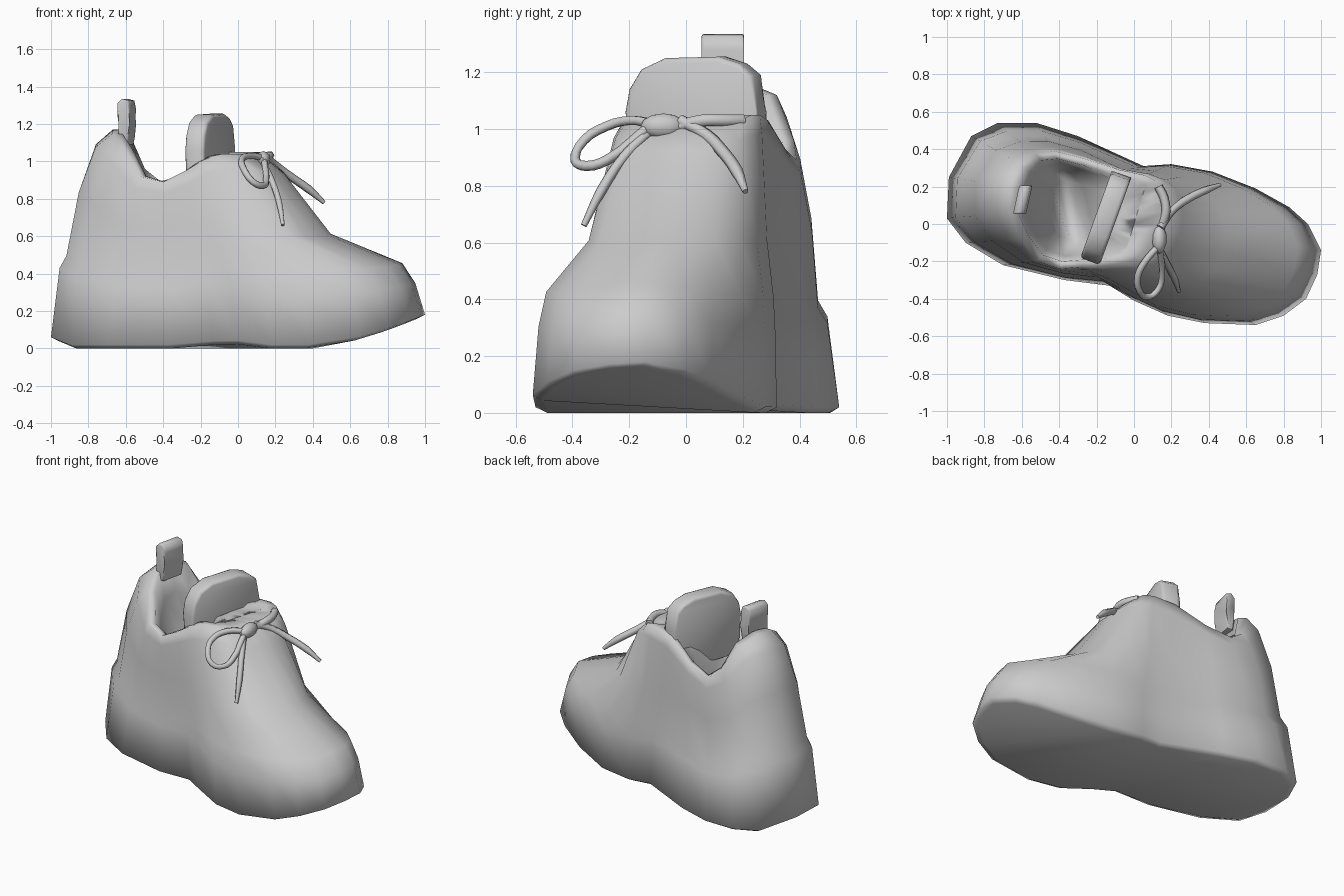
import bpy, bmesh, math
from mathutils import Vector

cube = bpy.data.objects.get("Cube")
if cube:
    bpy.data.objects.remove(cube, do_unlink=True)

grey = bpy.data.materials.new("plain grey")
grey.use_nodes = True
grey.diffuse_color = (0.6, 0.6, 0.6, 1)
grey.node_tree.nodes["Principled BSDF"].inputs["Base Color"].default_value = grey.diffuse_color


def finish(bm, name, angle=60):
    """Turn a bmesh into a smooth shaded grey object."""
    bmesh.ops.recalc_face_normals(bm, faces=bm.faces)
    mesh = bpy.data.meshes.new(name)
    bm.to_mesh(mesh)
    bm.free()
    mesh.materials.append(grey)
    obj = bpy.data.objects.new(name, mesh)
    bpy.context.collection.objects.link(obj)
    bpy.ops.object.select_all(action="DESELECT")
    obj.select_set(True)
    bpy.context.view_layer.objects.active = obj
    bpy.ops.object.shade_smooth_by_angle(angle=math.radians(angle))
    return obj


def bridge(bm, lower, upper):
    """Join two rings of vertices with quads."""
    count = len(lower)
    for i in range(count):
        j = (i + 1) % count
        bm.faces.new((lower[i], lower[j], upper[j], upper[i]))


def ladder_cap(bm, ring):
    """Close a long ring with cross strips from heel to toe."""
    count = len(ring)
    half = count // 2
    bm.faces.new((ring[0], ring[1], ring[-1]))
    for i in range(1, half - 1):
        bm.faces.new((ring[i], ring[i + 1], ring[count - i - 1], ring[count - i]))
    bm.faces.new((ring[half - 1], ring[half], ring[half + 1]))


def smoothstep(low, high, value):
    t = min(1, max(0, (value - low) / (high - low)))
    return t * t * (3 - 2 * t)


def mix(a, b, t):
    return a + (b - a) * t


# Outline of the sole, from the heel round the left side to the toe and back
outline = [(-1, .03), (-.99, .25), (-.87, .47), (-.73, .54), (-.52, .54), (-.3, .47),
           (.05, .31), (.2, .32), (.42, .28), (.65, .19), (.83, .09), (.93, 0),
           (1, -.14), (.98, -.27), (.92, -.4), (.8, -.49), (.65, -.54), (.38, -.53),
           (.18, -.49), (0, -.41), (-.13, -.33), (-.37, -.3), (-.7, -.22), (-.9, -.1)]

# Collar edge, matching the outline point for point
collar = [(-.67, .06, 1.15), (-.67, .2, 1.17), (-.61, .32, 1.12), (-.53, .38, .96),
          (-.43, .39, .89), (-.27, .35, .93), (-.08, .29, 1.03), (.06, .26, 1.05),
          (.12, .23, 1.05), (.15, .19, 1.03), (.16, .12, 1.03), (.15, .06, 1.03),
          (.13, -.01, 1.03), (.1, -.07, 1.03), (.07, -.13, 1.03), (.03, -.17, 1.04),
          (-.02, -.2, 1.04), (-.08, -.21, 1.04), (-.13, -.22, 1.03), (-.2, -.23, 1),
          (-.28, -.23, .95), (-.4, -.24, .89), (-.52, -.2, .92), (-.61, -.08, 1.07)]


def sole_height(x):
    toe_spring = .16 * max(0, (x - .4) / .6) ** 1.5
    arch = .04 * max(0, 1 - abs(x + .06) / .14)
    heel_lift = .04 * smoothstep(-.9, -1, x)
    return .02 + toe_spring + arch + heel_lift


base = [Vector((x, y, sole_height(x))) for x, y in outline]
rim = [Vector(p) for p in collar]

# Share of the way in at heel back, heel side and toe, then share of the way up at heel and toe
levels = [(.14, .28, .06, .34, .2), (.25, .5, .14, .4, .325),
          (.45, .64, .58, .71, .51), (.72, .88, .86, .93, .88)]

# Shoe body: sole, outer walls, collar and lining
bm = bmesh.new()
rings = []
rings.append([bm.verts.new((p.x * .96, p.y * .9 - .03 * p.x, p.z - .02)) for p in base])
rings.append([bm.verts.new(p) for p in base])
for back_in, side_in, toe_in, heel_up, toe_up in levels:
    ring = []
    for low, high in zip(base, rim):
        w = smoothstep(-.3, .35, low.x)
        heel_in = mix(back_in, side_in, smoothstep(-1, -.65, low.x))
        side_lift = .05 * (1 - smoothstep(.6, .95, low.x))
        p = low.lerp(high, mix(heel_in, toe_in, w))
        p.z = mix(low.z, high.z, mix(heel_up, toe_up + side_lift, w))
        ring.append(bm.verts.new(p))
    rings.append(ring)
rings.append([bm.verts.new(p) for p in rim])

# Lining: deep at the heel, shallow behind the laces
centre = Vector((-.28, .07, 0))
for scale, depth in ((.87, 0), (.78, .18), (.5, .38)):
    ring = []
    for p in rim:
        q = centre + (p - centre) * scale
        q.x = min(q.x, .3 * q.y)
        q.z = p.z - depth * smoothstep(.1, -.35, p.x)
        ring.append(bm.verts.new(q))
    rings.append(ring)
for lower, upper in zip(rings, rings[1:]):
    bridge(bm, lower, upper)
ladder_cap(bm, rings[0])
ladder_cap(bm, rings[-1])
finish(bm, "shoe_body", 180)


def slab(name, points, offset, bevel):
    """Extrude a closed profile to both sides by offset and round its edges."""
    bm = bmesh.new()
    sides = [[bm.verts.new(Vector(p) + offset * s) for p in points] for s in (-1, 1)]
    bridge(bm, *sides)
    for side in sides:
        bm.faces.new(side)
    caps = [e for e in bm.edges if len({v in sides[0] for v in e.verts}) == 1]
    bmesh.ops.bevel(bm, geom=caps, offset=bevel, segments=2, affect="EDGES", profile=.5)
    return finish(bm, name)


# Tongue: an arched slab across the opening
across = Vector((.34, .94, 0))
arch = [(-.23, .8), (-.25, 1.06), (-.235, 1.14), (-.19, 1.21), (-.1, 1.25),
        (.1, 1.255), (.18, 1.23), (.23, 1.19), (.245, 1.06), (.24, .8)]
middle = Vector((-.15, .035, 0))
slab("tongue", [middle + across * v + Vector((0, 0, z)) for v, z in arch],
     Vector((.052, -.019, 0)), .018)

# Heel pull tab: a teardrop loop standing on the back of the collar
drop = [(-.62, 1.09), (-.615, 1.17), (-.63, 1.25), (-.63, 1.31), (-.605, 1.335),
        (-.57, 1.325), (-.56, 1.28), (-.57, 1.2), (-.565, 1.14), (-.575, 1.09)]
slab("heel_tab", [(x, .13, z) for x, z in drop], Vector((.017, .075, 0)), .008)


def lace(name, points, radius, end=1.0):
    """A round cord through the points, narrowing at its far end."""
    curve = bpy.data.curves.new(name, "CURVE")
    curve.dimensions = "3D"
    curve.bevel_depth = radius
    curve.bevel_resolution = 1
    curve.resolution_u = 3
    curve.use_fill_caps = True
    spline = curve.splines.new("BEZIER")
    spline.bezier_points.add(len(points) - 1)
    for i, (bp, p) in enumerate(zip(spline.bezier_points, points)):
        bp.co = p
        bp.handle_left_type = bp.handle_right_type = "AUTO"
        bp.radius = end if i == len(points) - 1 else 1
    curve.materials.append(grey)
    obj = bpy.data.objects.new(name, curve)
    bpy.context.collection.objects.link(obj)


# Tied lace: cross strand, two tails and one bow loop
lace("lace_strand", [(.14, -.02, 1.01), (.17, .06, 1.03), (.16, .14, 1.03), (.13, .2, 1.03)], .024)
lace("lace_left_tail", [(.14, -.02, 1.03), (.2, .07, .98), (.28, .13, .92),
                        (.38, .18, .85), (.46, .21, .78)], .022, .5)
lace("lace_right_tail", [(.13, -.12, 1), (.18, -.22, .9), (.22, -.3, .78), (.24, -.36, .66)], .018, .6)
lace("lace_loop", [(.13, -.12, 1.02), (.06, -.2, 1.03), (.02, -.28, 1.01), (.03, -.36, .96),
                   (.08, -.39, .89), (.13, -.35, .87), (.15, -.28, .89), (.14, -.14, 1)], .018)

# Knot: a flattened ball between the strands
bm = bmesh.new()
bmesh.ops.create_uvsphere(bm, u_segments=10, v_segments=6, radius=1)
for v in bm.verts:
    v.co = Vector((.135 + v.co.x * .04, -.08 + v.co.y * .08, 1.01 + v.co.z * .045))
finish(bm, "lace_knot")
